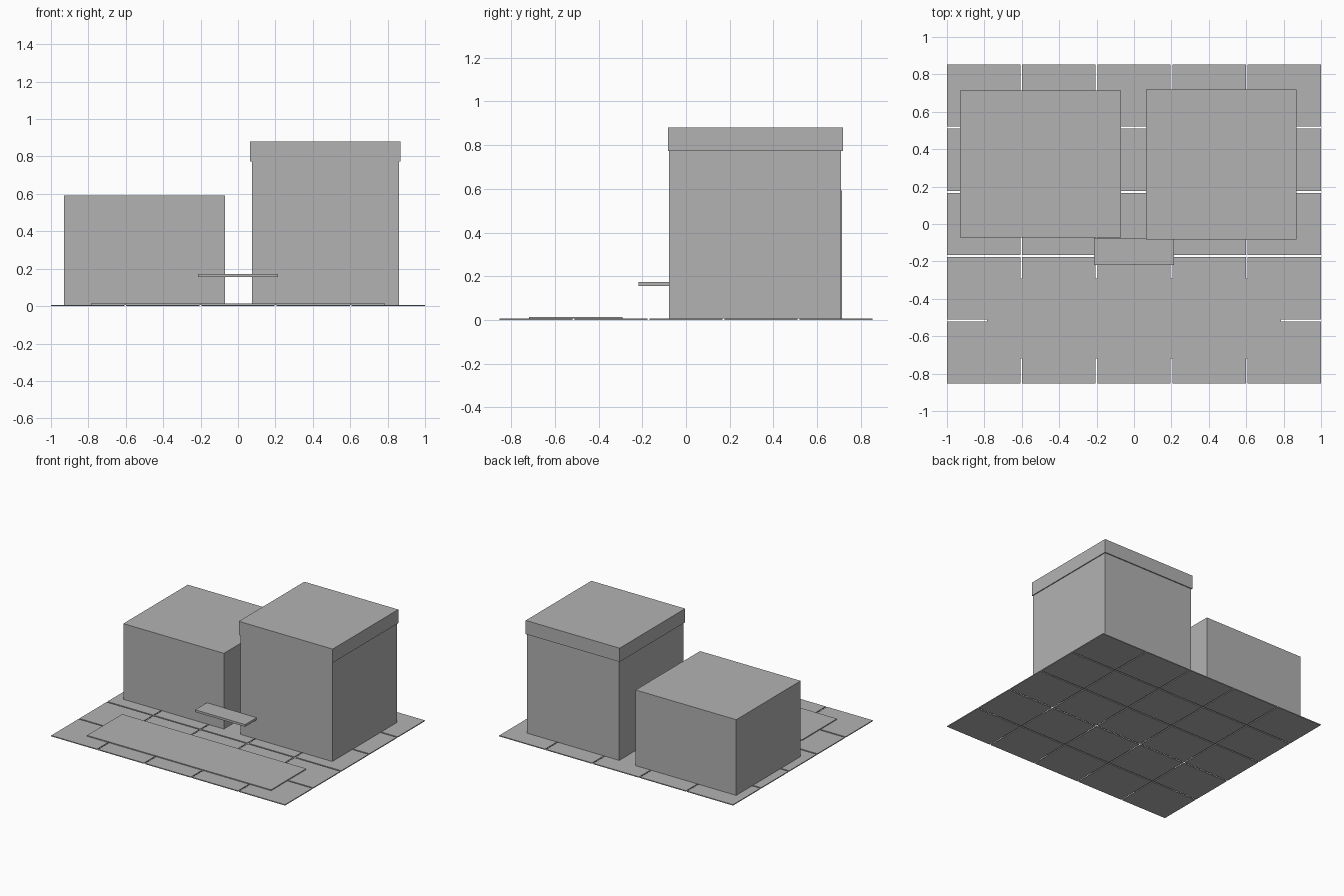
import bpy

if "Cube" in bpy.data.objects:
    bpy.data.objects.remove(bpy.data.objects["Cube"])

grey = bpy.data.materials.new("plain grey")
grey.diffuse_color = (0.448, 0.448, 0.448, 1.0)
grey.use_nodes = True
grey.node_tree.nodes["Principled BSDF"].inputs["Base Color"].default_value = grey.diffuse_color


def box(name, x, y, z):
    """Box spanning the (min, max) ranges on each axis."""
    bpy.ops.mesh.primitive_cube_add(size=1)
    ob = bpy.context.object
    ob.name = name
    ob.location = [(r[0] + r[1]) / 2 for r in (x, y, z)]
    ob.scale = [r[1] - r[0] for r in (x, y, z)]
    bpy.ops.object.transform_apply(location=True, rotation=False, scale=True)
    ob.data.materials.append(grey)
    return ob


# paving: 5 x 5 slabs with open joints
TOP = 0.007
PX, PY, SX, SY = 0.402, 0.3435, 0.392, 0.333
for i in range(5):
    for j in range(5):
        cx, cy = (i - 2) * PX, (j - 2) * PY
        box(f"paving_slab_{i}_{j}", (cx - SX / 2, cx + SX / 2),
            (cy - SY / 2, cy + SY / 2), (0, TOP))

# thin forecourt strip in front of the buildings
box("forecourt_strip", (-0.787, 0.787), (-0.72, -0.291), (TOP, 0.014))

# low and tall buildings
box("low_building", (-0.93, -0.07), (-0.072, 0.715), (TOP, 0.592))
box("tall_building", (0.074, 0.861), (-0.078, 0.71), (TOP, 0.775))
box("roof_cap", (0.065, 0.868), (-0.083, 0.718), (0.774, 0.88))

# entrance canopy bridging the alley
box("entrance_canopy", (-0.214, 0.214), (-0.218, -0.075), (0.156, 0.173))
